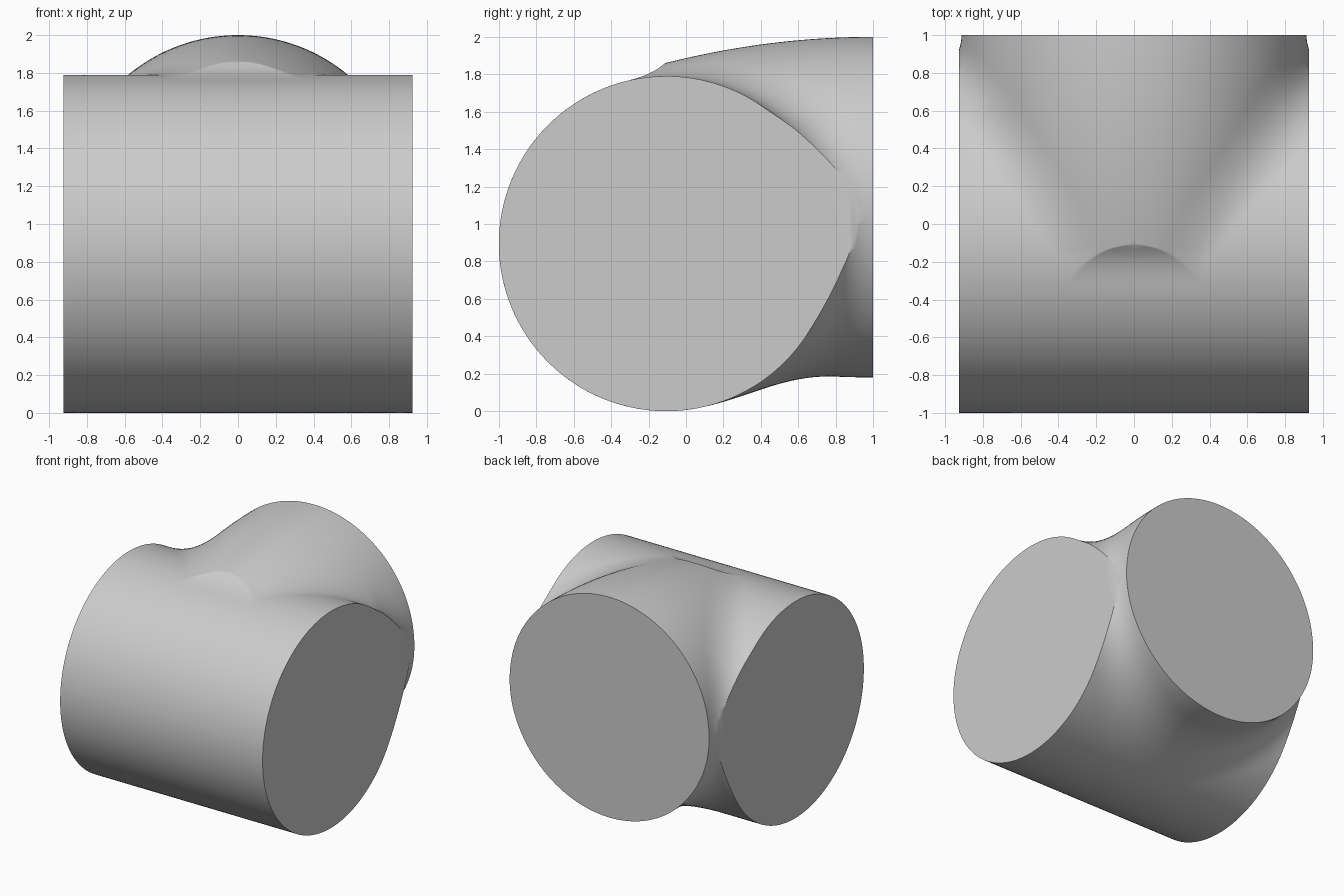
import bpy, bmesh
from math import hypot
from mathutils import Vector

cube = bpy.data.objects.get("Cube")
if cube:
    bpy.data.objects.remove(cube, do_unlink=True)

HALF_LENGTH = 0.925                               # main pipe along x
MAIN_Y, MAIN_Z, MAIN_R = -0.105, 0.895, 0.895
BRANCH_Z, BRANCH_R = 1.09, 0.91                   # branch pipe along y
CENTRE = Vector((0, -0.1, 1.0))
REACH = 2.4


def clamp(v):
    return max(0.0, min(1.0, v))


def tee_distance(p):
    """Signed distance to two pipes joined by a soft fillet."""
    main = hypot(p.y - MAIN_Y, p.z - MAIN_Z) - MAIN_R
    # Slightly barrelled branch, closed by a sloping nose at its front
    radius = BRANCH_R - (1 - min(p.y, 1)) ** 2 / 8.8
    nose = (-0.19 - p.y) * 0.6 + (p.z - 1.8) * 0.8
    branch = max(hypot(p.x, p.z - BRANCH_Z) - radius, nose, -0.3 - p.y)
    # The fillet is tight at the top of the nose and wide elsewhere
    width = 0.05 + 0.21 * clamp(p.y + 0.15 + 1.8 - p.z)
    blend = max(width - abs(main - branch), 0) / width
    return min(main, branch) - blend * blend * width / 4


def project(direction):
    """Move a point along its ray onto the pipe surface."""
    near, far = 0.0, REACH
    for _ in range(20):
        mid = (near + far) / 2
        if tee_distance(CENTRE + direction * mid) < 0:
            near = mid
        else:
            far = mid
    return CENTRE + direction * near


# Blended pipe walls
bm = bmesh.new()
bmesh.ops.create_uvsphere(bm, u_segments=256, v_segments=160, radius=1)
for v in bm.verts:
    v.co = project(v.co.normalized())

# Flat pipe ends
for point, normal in (((HALF_LENGTH, 0, 0), (1, 0, 0)),
                      ((-HALF_LENGTH, 0, 0), (-1, 0, 0)),
                      ((0, 1, 0), (0, 1, 0))):
    cut = bmesh.ops.bisect_plane(
        bm, geom=bm.verts[:] + bm.edges[:] + bm.faces[:], dist=1e-6,
        plane_co=point, plane_no=normal, clear_outer=True)
    rim = [e for e in cut["geom_cut"]
           if isinstance(e, bmesh.types.BMEdge) and e.is_boundary]
    bmesh.ops.edgeloop_fill(bm, edges=rim)
bmesh.ops.recalc_face_normals(bm, faces=bm.faces[:])

mesh = bpy.data.meshes.new("tee_pipe")
bm.to_mesh(mesh)
bm.free()
tee = bpy.data.objects.new("tee_pipe", mesh)
bpy.context.collection.objects.link(tee)

# Plain grey finish
grey = bpy.data.materials.new("light_grey")
grey.use_nodes = True
grey.diffuse_color = (0.6, 0.6, 0.6, 1)
grey.node_tree.nodes["Principled BSDF"].inputs["Base Color"].default_value = (0.6, 0.6, 0.6, 1)
mesh.materials.append(grey)

bpy.ops.object.select_all(action="DESELECT")
tee.select_set(True)
bpy.context.view_layer.objects.active = tee
bpy.ops.object.shade_smooth_by_angle(angle=0.6)
